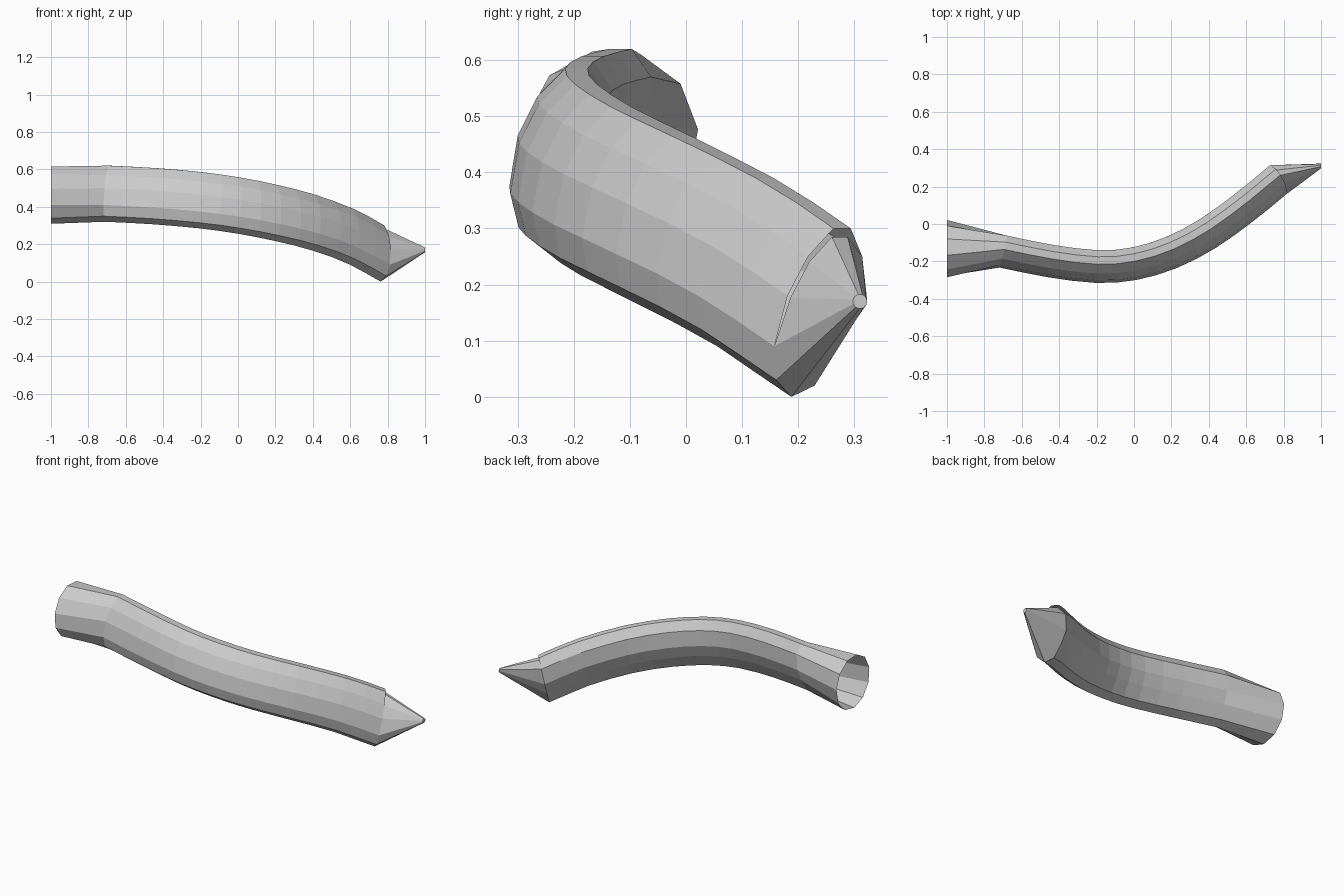
import bpy
from math import sin, cos, radians
from mathutils import Vector

if "Cube" in bpy.data.objects:
    bpy.data.objects.remove(bpy.data.objects["Cube"])

# Leaning oval cross-section: (sideways, up) offsets, 11 sides with a narrow flat top
SECTION = [(.05, .15), (.01, .15), (-.04, .10), (-.075, .03), (-.09, -.06), (-.075, -.12),
           (-.035, -.15), (.015, -.13), (.055, -.06), (.085, .01), (.085, .10)]
# Centre line of the bent tube
PATH = [Vector(p) for p in [(-.7, -.145, .47), (-.45, -.195, .457), (-.2, -.225, .435),
        (0, -.21, .407), (.2, -.15, .367), (.4, -.045, .315), (.6, .10, .24), (.765, .235, .15)]]
N = len(SECTION)


def curve_point(i, t):
    """Catmull-Rom point and tangent on PATH."""
    get = lambda k: (PATH[k] if 0 <= k < len(PATH) else
                     2 * PATH[0] - PATH[1] if k < 0 else 2 * PATH[-1] - PATH[-2])
    a, b, c, d = (get(i + k) for k in (-1, 0, 1, 2))
    m0, m1 = (c - a) / 2, (d - b) / 2
    p = (b * (2*t**3 - 3*t*t + 1) + m0 * (t**3 - 2*t*t + t)
         + c * (3*t*t - 2*t**3) + m1 * (t**3 - t*t))
    v = (b * (6*t*t - 6*t) + m0 * (3*t*t - 4*t + 1)
         + c * (6*t - 6*t*t) + m1 * (3*t*t - 2*t))
    return p, v


def section_ring(p, v):
    """Place the cross-section square to the path in plan, tipping slightly with its slope."""
    plan = Vector((v.x, v.y, 0))
    pitch = -0.5 * v.z / plan.length
    fwd = plan.normalized()
    side = Vector((-fwd.y, fwd.x, 0))
    return [p + side * u + fwd * (pitch * w) + Vector((0, 0, w)) for u, w in SECTION]


def circle_ring(x, y, z, r):
    angles = [radians(70 + 360 * k / N) for k in range(N)]
    return [Vector((x, y + r * cos(a), z + r * sin(a))) for a in angles]


def loft(name, rings, cap=False):
    verts = [v for ring in rings for v in ring]
    faces = []
    for r in range(len(rings) - 1):
        for k in range(N):
            a, b = r * N + k, r * N + (k + 1) % N
            faces.append((a, a + N, b + N, b))
    if cap:
        faces.append(tuple(range(len(verts) - N, len(verts))))
    faces = [f[::-1] for f in faces]
    if cap:
        faces[-1] = faces[-1][::-1]
    mesh = bpy.data.meshes.new(name)
    mesh.from_pydata(verts, [], faces)
    mesh.update()
    obj = bpy.data.objects.new(name, mesh)
    bpy.context.collection.objects.link(obj)
    return obj


# Bent body
rings = [section_ring(*curve_point(i, t)) for i in range(len(PATH) - 1) for t in (0, .5)]
rings.append(section_ring(*curve_point(len(PATH) - 2, 1)))
loft("bent_body", rings)

# Open flared end
loft("flared_end", [circle_ring(-1, -.133, .464, .155), rings[0]])

# Pointed tip, tucked slightly under the upper rim of the body
base = [v.copy() for v in rings[-1]]
for k in (0, 1, 2, 3):
    base[k] = base[k].lerp(PATH[-1], .1)
loft("pointed_tip", [base, circle_ring(1, .31, .17, .013)], cap=True)
